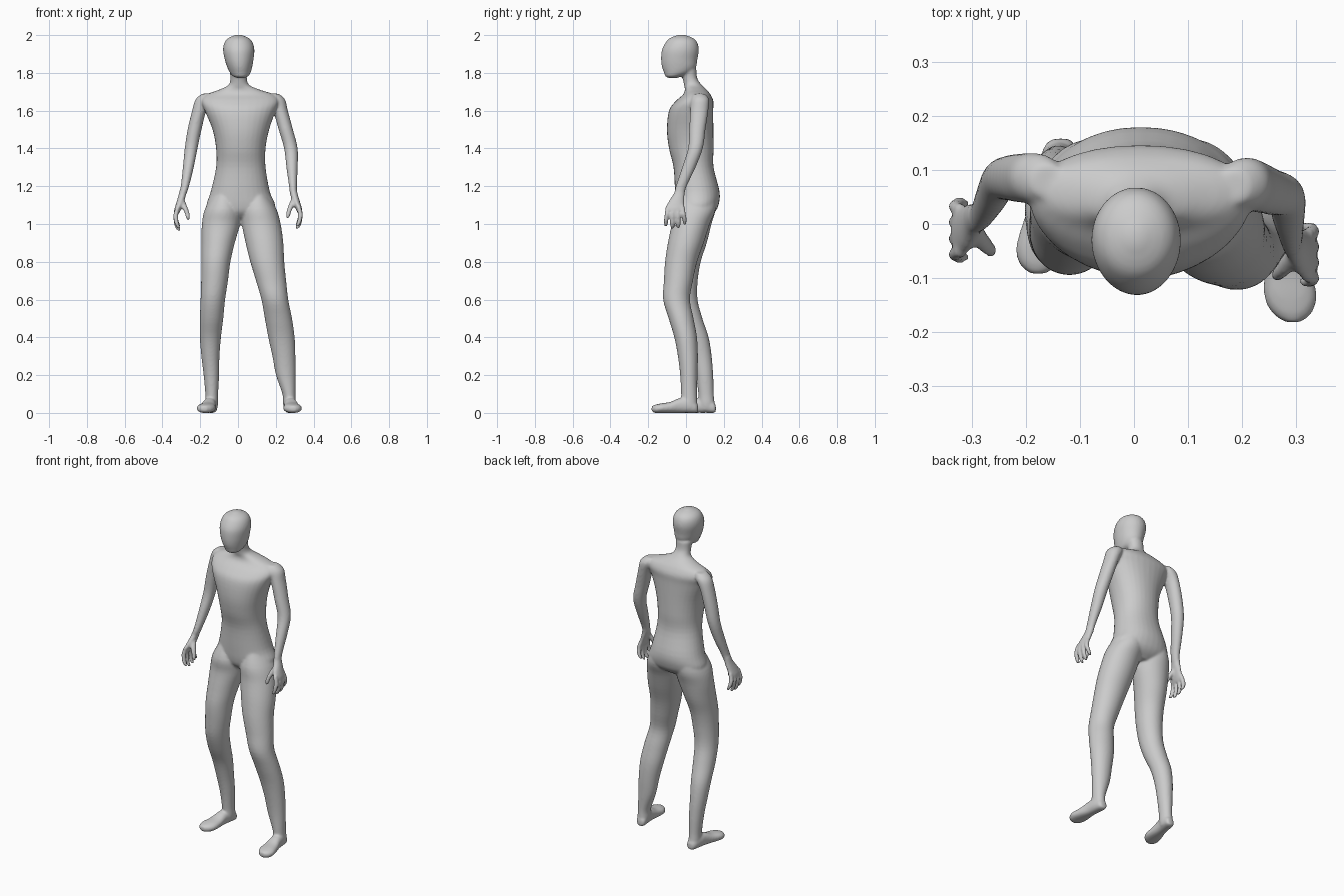
import bpy, bmesh, math
from mathutils import Vector

X, Y, Z = Vector((1, 0, 0)), Vector((0, 1, 0)), Vector((0, 0, 1))
bm = bmesh.new()


def spline(p, steps=4):
    """Catmull-Rom interpolation of ring parameters."""
    out = []
    for i in range(len(p) - 1):
        q = [p[max(i - 1, 0)], p[i], p[i + 1], p[min(i + 2, len(p) - 1)]]
        for s in range(steps):
            t = s / steps
            out.append([0.5 * (2 * b + (c - a) * t + (2 * a - 5 * b + 4 * c - d) * t * t
                               + (3 * b - a - 3 * c + d) * t ** 3) for a, b, c, d in zip(*q)])
    return out + [list(p[-1])]


def loft(rings, v=Y, power=2.0, n=32):
    """Closed tube through rings (x, y, z, half width, half depth)."""
    loops = []
    for x, y, z, a, b in spline(rings):
        loop = []
        for k in range(n):
            c, s = math.cos(2 * math.pi * k / n), math.sin(2 * math.pi * k / n)
            c = math.copysign(abs(c) ** (2 / power), c)
            s = math.copysign(abs(s) ** (2 / power), s)
            loop.append(bm.verts.new(Vector((x, y, z)) + X * c * max(a, .002) + v * s * max(b, .002)))
        loops.append(loop)
    faces = [bm.faces.new(loops[0]), bm.faces.new(loops[-1])]
    for l0, l1 in zip(loops, loops[1:]):
        for k in range(n):
            j = (k + 1) % n
            faces.append(bm.faces.new((l0[k], l0[j], l1[j], l1[k])))
    bmesh.ops.recalc_face_normals(bm, faces=faces)


# Torso and neck
loft([(.013, .05, 1.03, .06, .06), (.015, .055, 1.06, .16, .095), (.015, .06, 1.1, .182, .112),
      (.012, .06, 1.17, .157, .118), (.015, .04, 1.3, .131, .106), (.015, .028, 1.4, .131, .118),
      (.015, .022, 1.5, .15, .123), (.012, .027, 1.6, .188, .117), (.012, .045, 1.65, .205, .1),
      (.012, .057, 1.685, .18, .073), (.008, .052, 1.71, .11, .058), (.005, .037, 1.735, .056, .047),
      (.003, .021, 1.77, .044, .039), (.003, .01, 1.82, .048, .045)], power=2.15)

# Head
loft([(.014, -.07, 1.772, .015, .02), (.014, -.065, 1.782, .04, .044), (.012, -.046, 1.8, .054, .07),
      (.009, -.037, 1.83, .066, .09), (.006, -.036, 1.87, .076, .096), (.004, -.03, 1.92, .083, .098),
      (.003, -.024, 1.96, .075, .084), (.003, -.024, 1.985, .053, .06), (.003, -.024, 2.002, .012, .014)])

# Forward leg
loft([(.1, .06, 1.17, .05, .09), (.108, .045, 1.08, .095, .112), (.123, .025, 1.0, .103, .101),
      (.14, -.001, .9, .1, .095), (.155, -.026, .8, .09, .085), (.175, -.04, .7, .08, .077),
      (.195, -.05, .6, .071, .071), (.214, -.026, .5, .072, .066), (.23, -.002, .4, .07, .06),
      (.243, .01, .3, .061, .053), (.253, .015, .2, .052, .046), (.27, .016, .1, .035, .042),
      (.272, .018, .05, .034, .042), (.272, .02, .015, .028, .035)])

# Rear leg
loft([(-.075, .06, 1.17, .05, .09), (-.08, .045, 1.08, .095, .112), (-.09, .035, 1.0, .101, .1),
      (-.105, .015, .9, .088, .095), (-.117, -.008, .8, .077, .086), (-.124, -.015, .7, .071, .077),
      (-.133, -.01, .6, .065, .071), (-.14, .02, .5, .062, .067), (-.146, .06, .4, .056, .06),
      (-.146, .083, .3, .048, .053), (-.141, .098, .2, .041, .046), (-.139, .106, .1, .034, .041),
      (-.139, .109, .05, .034, .042), (-.139, .11, .015, .028, .035)])

# Feet: (fraction from heel to toe, half width, height)
for heel, toe in (((.27, .064), (.294, -.182)), ((-.135, .158), (-.178, -.092))):
    rings = []
    for t, w, h in ((0, .012, .03), (.04, .027, .055), (.2, .034, .08), (.4, .035, .078),
                    (.6, .043, .058), (.8, .049, .05), (.93, .037, .043), (1, .014, .026)):
        rings.append((heel[0] + (toe[0] - heel[0]) * t, heel[1] + (toe[1] - heel[1]) * t,
                      h / 2 if t not in (0, 1) else .022, w, h / 2))
    loft(rings, v=Z, power=2.3)

# Arms
loft([(.185, .07, 1.69, .03, .03), (.203, .074, 1.66, .046, .048), (.225, .07, 1.6, .039, .048),
      (.253, .06, 1.5, .038, .043), (.28, .05, 1.4, .036, .039), (.286, .015, 1.3, .03, .036),
      (.291, -.025, 1.2, .021, .029), (.294, -.035, 1.16, .02, .028)])
loft([(-.16, .08, 1.69, .03, .03), (-.178, .084, 1.66, .046, .046), (-.205, .085, 1.6, .038, .046),
      (-.23, .085, 1.5, .037, .042), (-.248, .08, 1.4, .034, .038), (-.263, .053, 1.3, .029, .036),
      (-.281, .02, 1.2, .022, .029), (-.292, .01, 1.16, .02, .028)])

# Hands: palm, four curled fingers and thumb, mirrored
for s, dy, dz in ((1, 0, 0), (-1, .045, -.01)):
    def digit(rings, n=16):
        loft([(s * x, y + dy, z + dz, a, b) for x, y, z, a, b in rings], n=n)
    digit([(.291, -.028, 1.19, .018, .024), (.297, -.038, 1.155, .02, .031),
           (.31, -.052, 1.115, .019, .043), (.322, -.058, 1.08, .017, .048),
           (.325, -.058, 1.065, .012, .042)], 32)
    for i, tip in enumerate((.985, .973, .977, .995)):
        y0, y1 = -.095 + .025 * i, -.106 + .033 * i
        digit([(.318, y0, 1.1, .012, .012), (.33, (y0 + y1) / 2, 1.055, .0135, .0125),
               (.325, y1, tip + .03, .012, .012), (.314, y1, tip + .006, .01, .01),
               (.312, y1, tip, .005, .005)])
    digit([(.298, -.05, 1.14, .014, .018), (.282, -.075, 1.1, .015, .018),
           (.269, -.09, 1.065, .013, .014), (.264, -.095, 1.04, .011, .011),
           (.263, -.096, 1.03, .005, .005)])

mesh = bpy.data.meshes.new("body")
bm.to_mesh(mesh)
bm.free()
body = bpy.data.objects.new("body", mesh)
bpy.context.collection.objects.link(body)

# Fuse the parts into one smooth skin
remesh = body.modifiers.new("fuse", 'REMESH')
remesh.mode = 'VOXEL'
remesh.voxel_size = .006
remesh.use_smooth_shade = True
soften = body.modifiers.new("soften", 'SMOOTH')
soften.factor = .5
soften.iterations = 9
